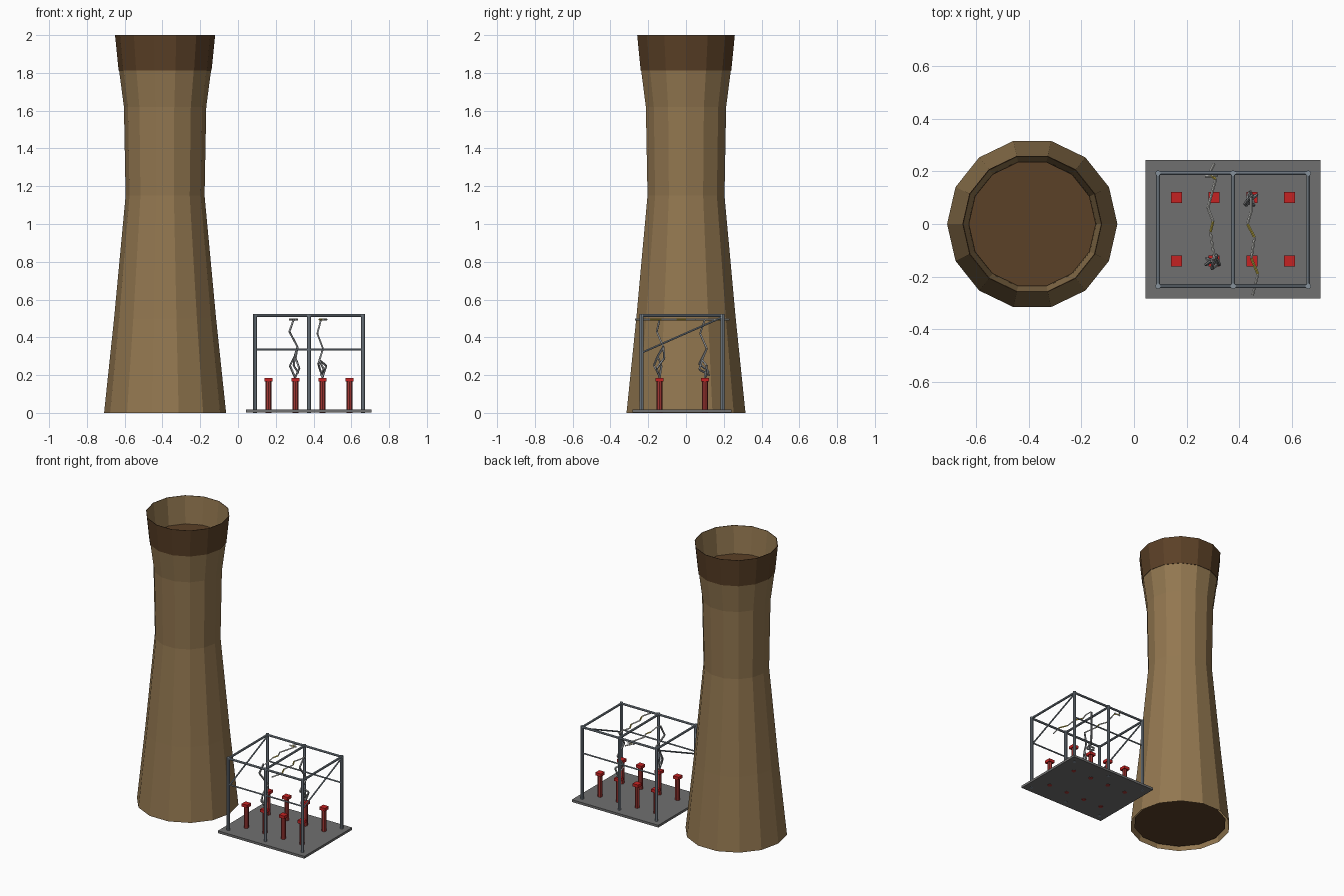
import bpy, bmesh, math
from mathutils import Vector

if "Cube" in bpy.data.objects:
    bpy.data.objects.remove(bpy.data.objects["Cube"])


def mat(name, rgb):
    m = bpy.data.materials.new(name)
    m.diffuse_color = (*rgb, 1)
    m.use_nodes = True
    m.node_tree.nodes["Principled BSDF"].inputs["Base Color"].default_value = m.diffuse_color
    return m


TAN = mat("tan clay", (0.29, 0.185, 0.08))
BROWN = mat("dark brown", (0.105, 0.052, 0.02))
GREY = mat("slab grey", (0.16, 0.16, 0.16))
STEEL = mat("steel", (0.24, 0.285, 0.33))
RED = mat("bright red", (0.56, 0.016, 0.016))
DULL_RED = mat("dull red", (0.37, 0.04, 0.035))
PALE = mat("pale spark", (0.6, 0.6, 0.57))
YELLOW = mat("yellow spark", (0.58, 0.46, 0.07))
DARK_STEEL = mat("grey spark", (0.27, 0.28, 0.29))


def finish(name, bm, *mats):
    me = bpy.data.meshes.new(name)
    bm.to_mesh(me)
    bm.free()
    ob = bpy.data.objects.new(name, me)
    for m in mats:
        me.materials.append(m)
    bpy.context.collection.objects.link(ob)
    return ob


def lathe(name, profile, cx, sides, m):
    """Open faceted shell from (radius, height) pairs."""
    bm = bmesh.new()
    rings = [[bm.verts.new((cx + r * math.cos(2 * math.pi * i / sides),
                            r * math.sin(2 * math.pi * i / sides), z))
              for i in range(sides)] for r, z in profile]
    for a, b in zip(rings, rings[1:]):
        for i in range(sides):
            j = (i + 1) % sides
            bm.faces.new((a[i], a[j], b[j], b[i]))
    return finish(name, bm, m)


def disc(name, r, cx, z, sides, m):
    bm = bmesh.new()
    bm.faces.new([bm.verts.new((cx + r * math.cos(2 * math.pi * i / sides),
                                r * math.sin(2 * math.pi * i / sides), z))
                  for i in range(sides)])
    return finish(name, bm, m)


def add_box(bm, x0, x1, y0, y1, z0, z1):
    vs = bmesh.ops.create_cube(bm, size=1)["verts"]
    for v in vs:
        v.co = Vector(((x0 + x1) / 2 + v.co.x * (x1 - x0),
                       (y0 + y1) / 2 + v.co.y * (y1 - y0),
                       (z0 + z1) / 2 + v.co.z * (z1 - z0)))


def add_rod(bm, p, q, r, sides=8, index=0):
    p, q = Vector(p), Vector(q)
    d = q - p
    vs = bmesh.ops.create_cone(bm, cap_ends=True, segments=sides, radius1=r,
                               radius2=r, depth=d.length)["verts"]
    rot = d.to_track_quat('Z', 'Y')
    for v in vs:
        v.co = rot @ v.co + (p + q) / 2
    for f in {f for v in vs for f in v.link_faces}:
        f.material_index = index


# Cooling tower: flared shell, darker top band, upper and lower closing discs
CX, N = -0.386, 14
lathe("tower_shell", [(0.323, 0), (0.27, 0.5), (0.209, 1.15), (0.218, 1.62),
                      (0.243, 1.81), (0.262, 2.0)], CX, N, TAN)
lathe("tower_top_band", [(0.243, 1.812), (0.246, 1.812), (0.265, 2.0), (0.262, 2.0)],
      CX, N, BROWN)
disc("tower_upper_floor", 0.241, CX, 1.812, N, BROWN)
disc("tower_lower_floor", 0.298, CX, 0.02, N, BROWN)

# Base slab
bm = bmesh.new()
add_box(bm, 0.043, 0.707, -0.282, 0.242, 0.002, 0.018)
finish("base_slab", bm, GREY)

# Steel frame: posts, top beams, thin mid rails and end braces
XS, YS, TOP = (0.091, 0.376, 0.661), (-0.236, 0.193), 0.515
bm = bmesh.new()
for x in XS:
    for y in YS:
        add_rod(bm, (x, y, 0), (x, y, TOP + 0.009), 0.0105)
finish("frame_posts", bm, STEEL)

bm = bmesh.new()
for x in XS:
    add_rod(bm, (x, YS[0], TOP), (x, YS[1], TOP), 0.0075)
for y in YS:
    add_rod(bm, (XS[0], y, TOP), (XS[2], y, TOP), 0.0075)
finish("frame_top_beams", bm, STEEL)

bm = bmesh.new()
for y in YS:
    add_rod(bm, (XS[0], y, 0.335), (XS[2], y, 0.335), 0.005)
for x in (XS[0], XS[2]):
    add_rod(bm, (x, YS[0], 0.318), (x, YS[1], 0.507), 0.005)
finish("frame_rails_and_braces", bm, STEEL)

# Red insulator columns with square caps
cols, caps = bmesh.new(), bmesh.new()
for x in (0.162, 0.304, 0.447, 0.59):
    for y in (-0.14, 0.1):
        add_rod(cols, (x, y, 0), (x, y, 0.17), 0.0155)
        add_box(caps, x - 0.021, x + 0.021, y - 0.021, y + 0.021, 0.166, 0.186)
finish("insulator_columns", cols, DULL_RED)
finish("insulator_caps", caps, RED)


def spark(name, paths, r, yellow=()):
    """Jagged rods; listed segments of the first path are yellow."""
    bm = bmesh.new()
    for k, path in enumerate(paths):
        for i, (p, q) in enumerate(zip(path, path[1:])):
            add_rod(bm, p, q, r, 4, 1 if k == 0 and i in yellow else 0)
    return bm


# Sparks running level under the top beams
Z = 0.495
run = [(0.305, 0.23), (0.285, 0.19), (0.31, 0.17), (0.28, 0.06), (0.3, 0.01),
       (0.29, -0.03), (0.305, -0.135)]
finish("level_spark_left", spark("", [[(x, y, Z) for x, y in run],
       [(0.27, 0.18, Z), (0.318, 0.185, Z)]], 0.005, (1, 4)), PALE, YELLOW)
run = [(0.445, 0.1), (0.445, 0.05), (0.43, 0.0), (0.457, -0.05), (0.445, -0.13),
       (0.47, -0.19), (0.45, -0.27)]
finish("level_spark_right", spark("", [[(x, y, Z) for x, y in run]], 0.005, (2, 4)),
       PALE, YELLOW)

# Forked sparks falling to the caps
finish("falling_spark_left", spark("", [
    [(0.295, -0.14, Z), (0.272, -0.155, 0.43), (0.315, -0.12, 0.35),
     (0.3, -0.15, 0.3), (0.275, -0.13, 0.25), (0.302, -0.14, 0.187)],
    [(0.315, -0.12, 0.35), (0.305, -0.115, 0.29), (0.325, -0.155, 0.235),
     (0.302, -0.14, 0.187)],
    [(0.3, -0.15, 0.3), (0.295, -0.17, 0.25), (0.32, -0.15, 0.21)]], 0.006), DARK_STEEL)
finish("falling_spark_right", spark("", [
    [(0.44, 0.1, Z), (0.42, 0.075, 0.42), (0.45, 0.11, 0.34),
     (0.43, 0.085, 0.28), (0.467, 0.11, 0.25), (0.447, 0.1, 0.187)],
    [(0.45, 0.11, 0.34), (0.425, 0.07, 0.26), (0.437, 0.12, 0.22),
     (0.447, 0.1, 0.187)],
    [(0.43, 0.085, 0.28), (0.455, 0.07, 0.23), (0.44, 0.125, 0.2)]], 0.006), DARK_STEEL)
